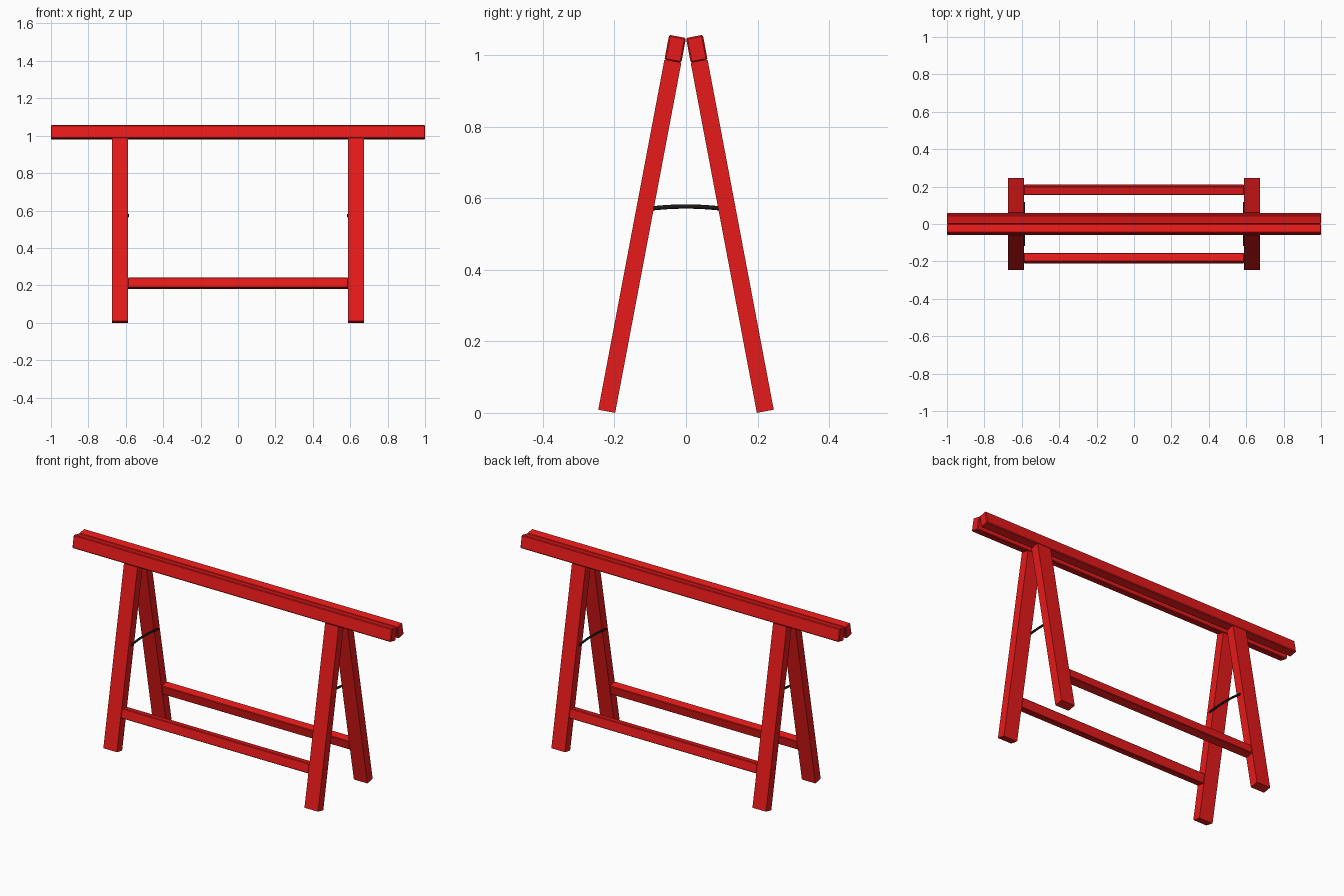
import bpy, bmesh, math
from mathutils import Matrix, Vector

if "Cube" in bpy.data.objects:
    bpy.data.objects.remove(bpy.data.objects["Cube"])

TILT = math.radians(10.7)   # splay of each frame
TOP = 1.048                 # hinge line height
THICK = 0.048               # timber thickness


def material(name, color):
    m = bpy.data.materials.new(name)
    m.diffuse_color = color
    m.use_nodes = True
    m.node_tree.nodes["Principled BSDF"].inputs["Base Color"].default_value = m.diffuse_color
    return m


red = material("red_paint", (0.8, 0.01, 0.01, 1))
black = material("black_cord", (0.01, 0.01, 0.01, 1))


def timber(name, x0, x1, top, bottom, frame, bevel=0.0):
    """Box between x0..x1, running from top to bottom down the tilted frame."""
    bm = bmesh.new()
    bmesh.ops.create_cube(bm, size=1)
    bm.transform(Matrix.Translation(((x0 + x1) / 2, THICK / 2, -(top + bottom) / 2))
                 @ Matrix.Diagonal((x1 - x0, THICK, bottom - top, 1)))
    if bevel:
        bmesh.ops.bevel(bm, geom=bm.edges[:], offset=bevel, segments=1,
                        affect='EDGES', profile=0.5)
    bm.transform(frame)
    me = bpy.data.meshes.new(name)
    bm.to_mesh(me)
    bm.free()
    me.materials.append(red)
    ob = bpy.data.objects.new(name, me)
    bpy.context.collection.objects.link(ob)
    return ob


# Two leaning frames meeting at the top
length = TOP / math.cos(TILT)
lean = Matrix.Translation((0, 0, TOP)) @ Matrix.Rotation(TILT, 4, 'X')
for side, turn in (("back", 0), ("front", math.pi)):
    frame = Matrix.Rotation(turn, 4, 'Z') @ lean
    timber(side + "_top_rail", -1, 1, 0, 0.071, frame, 0.004)
    timber(side + "_leg_a", -0.674, -0.589, 0.071, length, frame)
    timber(side + "_leg_b", 0.589, 0.674, 0.071, length, frame)
    timber(side + "_stretcher", -0.589, 0.589, 0.830, 0.883, frame, 0.003)

# Restraint cords, gently arched, fixed to the inner faces of the legs
for name, x in (("left_cord", -0.588), ("right_cord", 0.588)):
    cu = bpy.data.curves.new(name, 'CURVE')
    cu.dimensions = '3D'
    cu.bevel_depth = 0.006
    cu.bevel_resolution = 2
    cu.use_fill_caps = True
    sp = cu.splines.new('POLY')
    n = 9
    sp.points.add(n - 1)
    for i, p in enumerate(sp.points):
        y = -0.118 + 0.236 * i / (n - 1)
        p.co = (x, y, 0.577 - 0.6 * y * y, 1)
    cu.materials.append(black)
    bpy.context.collection.objects.link(bpy.data.objects.new(name, cu))
